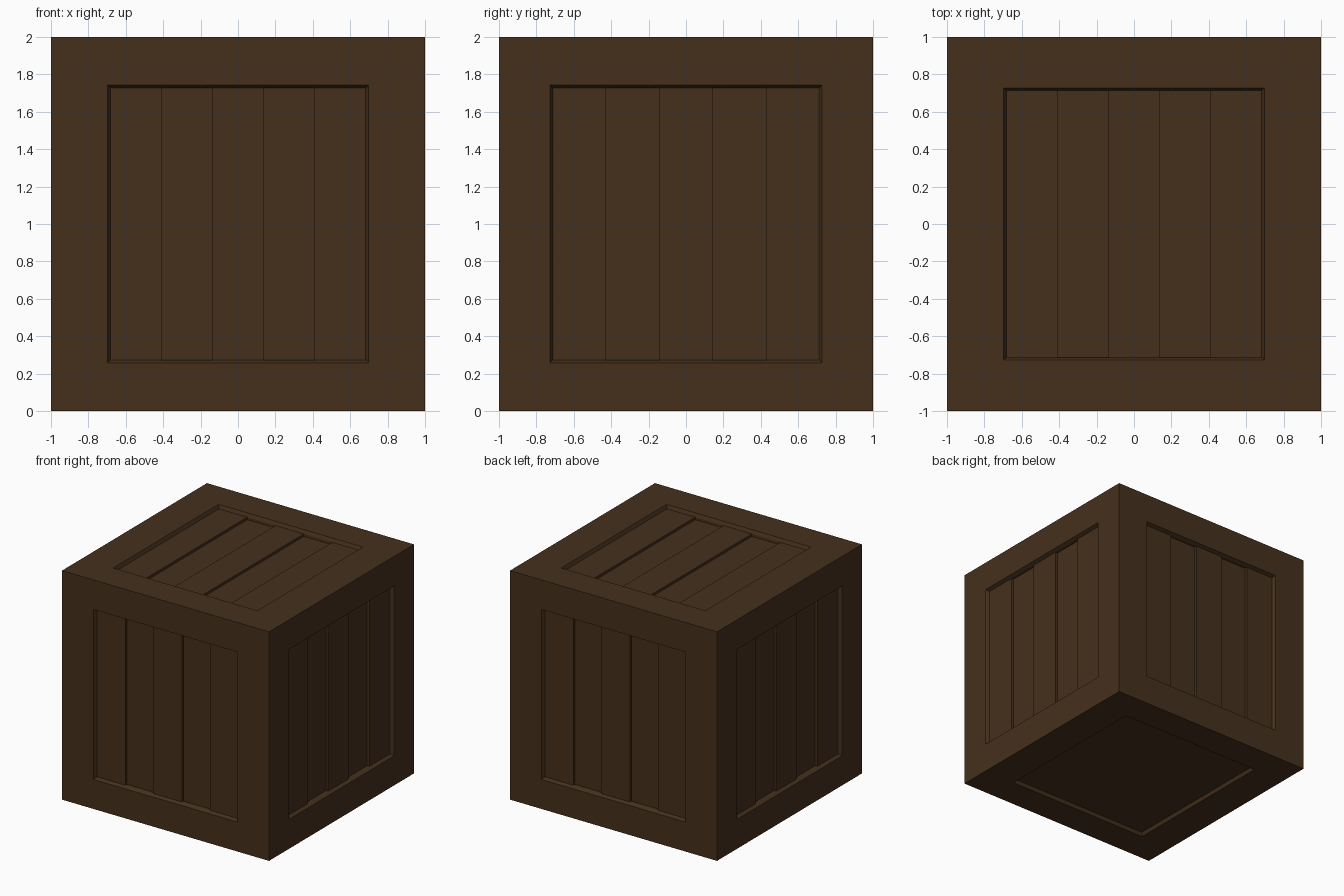
import bpy, bmesh
from mathutils import Vector as V

if "Cube" in bpy.data.objects:
    bpy.data.objects.remove(bpy.data.objects["Cube"])

PLANKS = 5
LIP = 0.014        # sloped lip width
DEPTH = 0.03       # raised planks
LOW = 0.052        # sunken planks

mat = bpy.data.materials.new("dark_wood")
mat.diffuse_color = (0.06, 0.03, 0.012, 1)
mat.use_nodes = True
mat.node_tree.nodes["Principled BSDF"].inputs["Base Color"].default_value = mat.diffuse_color

X, Y, Z = V((1, 0, 0)), V((0, 1, 0)), V((0, 0, 1))
# name: right axis, up axis, opening half width, half height, number of planks
SIDES = {
    "front": (X, Z, 0.697, 0.742, PLANKS),
    "back": (-X, Z, 0.697, 0.742, PLANKS),
    "right": (Y, Z, 0.726, 0.742, PLANKS),
    "left": (-Y, Z, 0.726, 0.742, PLANKS),
    "top": (X, Y, 0.697, 0.727, PLANKS),
    "bottom": (-X, Y, 0.697, 0.727, 1),
}


def finish(bm, name):
    bmesh.ops.remove_doubles(bm, verts=bm.verts, dist=0.0001)
    me = bpy.data.meshes.new(name)
    bm.to_mesh(me)
    bm.free()
    me.materials.append(mat)
    bpy.context.collection.objects.link(bpy.data.objects.new(name, me))


def placer(bm, u, v):
    n = u.cross(v)

    def quad(*pts):
        bm.faces.new([bm.verts.new(Z + u * a + v * b + n * (1 - d)) for a, b, d in pts])
    return quad


def rect(w, h, d):
    return [(-w, -h, d), (w, -h, d), (w, h, d), (-w, h, d)]


# Frame: flat border and sloped lip on all six sides
frame = bmesh.new()
for u, v, w, h, _ in SIDES.values():
    quad = placer(frame, u, v)
    loops = [rect(1, 1, 0), rect(w, h, 0), rect(w - LIP, h - LIP, DEPTH)]
    for outer, inner in zip(loops, loops[1:]):
        for i in range(4):
            j = (i + 1) % 4
            quad(outer[i], outer[j], inner[j], inner[i])
finish(frame, "crate_frame")

# Panels: planks alternately raised and sunken
for side, (u, v, w, h, count) in SIDES.items():
    bm = bmesh.new()
    quad = placer(bm, u, v)
    w, h = w - LIP, h - LIP
    step = 2 * w / count
    for k in range(count):
        a, b = -w + k * step, -w + (k + 1) * step
        d = LOW if k % 2 else DEPTH
        quad((a, -h, d), (b, -h, d), (b, h, d), (a, h, d))
        if k % 2:  # walls around a sunken plank
            ring = [(a, -h), (b, -h), (b, h), (a, h)]
            for p, q in zip(ring, ring[1:] + ring[:1]):
                quad((*p, DEPTH), (*q, DEPTH), (*q, LOW), (*p, LOW))
    finish(bm, side + "_planks")
